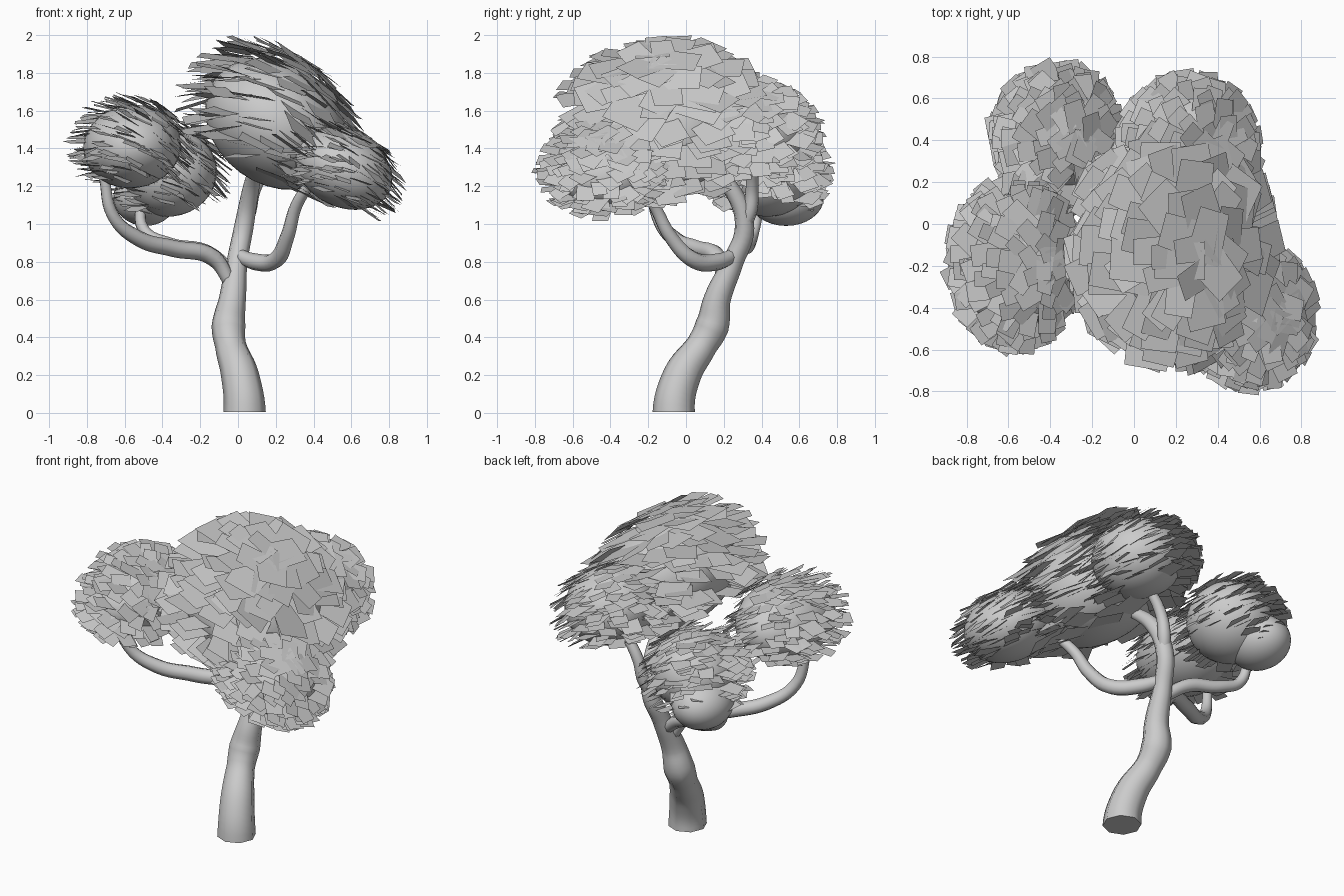
import bpy, bmesh, math, random
from mathutils import Vector, Euler

if "Cube" in bpy.data.objects:
    bpy.data.objects.remove(bpy.data.objects["Cube"])

random.seed(7)


def limb(name, points, upright=False):
    """Tapered smooth tube through (x, y, z, radius) points."""
    cu = bpy.data.curves.new(name, 'CURVE')
    cu.dimensions = '3D'
    cu.bevel_depth = 1.0
    cu.bevel_resolution = 2
    cu.resolution_u = 6
    cu.use_fill_caps = True
    sp = cu.splines.new('BEZIER')
    sp.bezier_points.add(len(points) - 1)
    for bp, (x, y, z, r) in zip(sp.bezier_points, points):
        bp.co = (x, y, z)
        bp.radius = r
        bp.handle_left_type = bp.handle_right_type = 'AUTO'
    if upright:
        b = sp.bezier_points[0]
        b.handle_left_type = b.handle_right_type = 'FREE'
        b.handle_left = b.co - Vector((0, 0, 0.07))
        b.handle_right = b.co + Vector((0, 0, 0.07))
    ob = bpy.data.objects.new(name, cu)
    bpy.context.collection.objects.link(ob)
    bpy.ops.object.select_all(action='DESELECT')
    bpy.context.view_layer.objects.active = ob
    ob.select_set(True)
    bpy.ops.object.convert(target='MESH')
    bpy.ops.object.shade_smooth_by_angle(angle=math.radians(50))


def foliage(name, center, radii, tilt, count, size, lift=0.0):
    """Smooth ellipsoid covered by flat leaf cards that share one lean."""
    c = Vector(center)
    rot = Euler((0, math.radians(tilt), 0)).to_matrix()
    bpy.ops.mesh.primitive_uv_sphere_add(segments=32, ring_count=16, radius=1,
                                         location=c, rotation=rot.to_euler())
    core = bpy.context.object
    core.name = name + "_core"
    core.scale = radii
    bpy.ops.object.shade_smooth()
    if not count:
        return

    bm = bmesh.new()
    for i in range(count):
        h = 1 - 2 * (i + 0.5) / count
        if h < -0.72:
            continue
        a = i * 2.39996 + random.uniform(-0.3, 0.3)
        s = math.sqrt(1 - h * h)
        d = Vector((s * math.cos(a), s * math.sin(a), h))
        p = c + rot @ Vector([d[k] * radii[k] for k in range(3)])
        n = (rot @ Vector([d[k] / radii[k] for k in range(3)])).normalized()
        # card plane: leans with x, hardly with y
        face = Vector((0.3 + 0.42 * n.x, -0.02 + 0.06 * n.y, 0.75))
        face += Vector([random.uniform(-0.15, 0.15) for _ in range(3)])
        face.normalize()
        out = n - face * n.dot(face)
        if out.length < 0.05:
            out = face.orthogonal()
        out.normalize()
        side = face.cross(out)
        turn = random.uniform(-0.4, 0.4)
        u = out * math.cos(turn) + side * math.sin(turn)
        v = face.cross(u)
        ln = size * random.uniform(0.8, 1.15)
        w = ln * random.uniform(0.3, 0.4)
        p = p + n * 0.012 + Vector((0, 0, lift * max(0, n.z)))
        quad = [p - u * ln * 0.45 - v * w, p + u * ln * 0.55 - v * w * 0.85,
                p + u * ln * 0.55 + v * w * 0.85, p - u * ln * 0.45 + v * w]
        bm.faces.new([bm.verts.new(q) for q in quad])
    me = bpy.data.meshes.new(name + "_leaves")
    bm.to_mesh(me)
    bm.free()
    bpy.context.collection.objects.link(
        bpy.data.objects.new(name + "_leaves", me))


# trunk and branches
limb("trunk", [(0.035, -0.065, 0.005, 0.112), (0.01, -0.02, 0.2, 0.1),
               (-0.04, 0.085, 0.36, 0.082), (-0.05, 0.138, 0.46, 0.09),
               (-0.03, 0.165, 0.6, 0.072),
               (-0.005, 0.25, 0.8, 0.055), (0.03, 0.31, 0.98, 0.052),
               (0.065, 0.25, 1.17, 0.045), (0.1, 0.1, 1.32, 0.035)], True)
limb("left_branch", [(-0.035, 0.2, 0.68, 0.035), (-0.13, 0.17, 0.82, 0.045),
                     (-0.34, 0.06, 0.87, 0.045), (-0.52, -0.06, 0.92, 0.042),
                     (-0.66, -0.15, 1.04, 0.034), (-0.71, -0.19, 1.25, 0.028)])
limb("back_left_branch", [(-0.02, 0.23, 0.74, 0.035), (-0.17, 0.28, 0.85, 0.042),
                          (-0.36, 0.33, 0.89, 0.038), (-0.5, 0.36, 0.97, 0.032),
                          (-0.51, 0.4, 1.15, 0.026)])
limb("right_branch", [(-0.01, 0.26, 0.84, 0.035), (0.09, 0.17, 0.8, 0.045),
                      (0.2, 0.04, 0.81, 0.045), (0.26, -0.08, 0.93, 0.038),
                      (0.31, -0.17, 1.1, 0.032), (0.4, -0.27, 1.24, 0.028)])
limb("back_right_branch", [(0.03, 0.3, 0.97, 0.035), (0.06, 0.34, 1.07, 0.038),
                           (0.09, 0.35, 1.19, 0.034), (0.2, 0.35, 1.36, 0.028)])

# foliage clumps
foliage("crown", (0.2, -0.12, 1.53), (0.4, 0.43, 0.32), 36, 230, 0.27, 0.05)
foliage("front_right_clump", (0.56, -0.44, 1.29), (0.27, 0.27, 0.2),
        26, 220, 0.145)
foliage("left_clump", (-0.56, -0.19, 1.41), (0.26, 0.34, 0.22),
        -8, 220, 0.145, 0.02)
foliage("back_left_clump", (-0.36, 0.43, 1.27), (0.25, 0.26, 0.23),
        -15, 220, 0.145)
foliage("back_left_underside", (-0.49, 0.53, 1.14), (0.17, 0.2, 0.15), 0, 0, 0)
foliage("back_right_clump", (0.27, 0.36, 1.49), (0.27, 0.27, 0.23),
        15, 220, 0.16)
